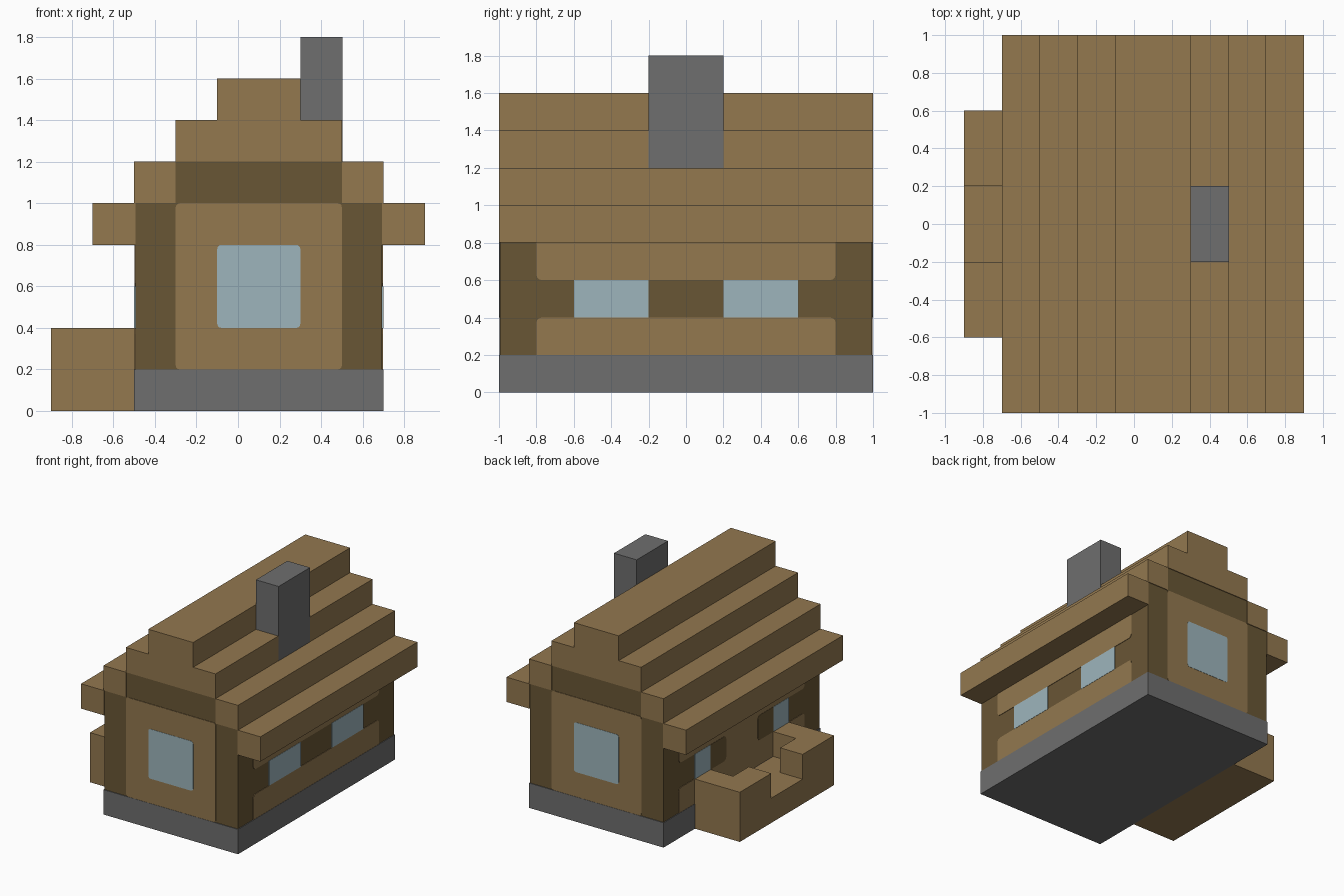
import bpy
import bmesh
from mathutils import Vector

cube = bpy.data.objects.get("Cube")
if cube:
    bpy.data.objects.remove(cube, do_unlink=True)


def material(name, rgb):
    linear = [((c / 255 + 0.055) / 1.055) ** 2.4 for c in rgb] + [1]
    mat = bpy.data.materials.new(name)
    mat.use_nodes = True
    mat.diffuse_color = linear
    node = next(n for n in mat.node_tree.nodes if n.type == "BSDF_PRINCIPLED")
    node.inputs["Base Color"].default_value = linear
    return mat


WOOD = material("light_wood", (147, 120, 79))
BEAM = material("dark_wood", (105, 86, 53))
STONE = material("grey_stone", (110, 110, 110))
GLASS = material("pale_glass", (157, 181, 188))


def box(name, mat, x, y, z, corners=None, radius=0.03):
    """Box from three (low, high) ranges; corners(midpoint) picks edges to round."""
    spans = [sorted(r) for r in (x, y, z)]
    bm = bmesh.new()
    bmesh.ops.create_cube(bm, size=1)
    for v in bm.verts:
        v.co = Vector([lo + (c + 0.5) * (hi - lo) for c, (lo, hi) in zip(v.co, spans)])
    if corners:
        sizes = [hi - lo for lo, hi in spans]
        thin = sizes.index(min(sizes))
        edges = []
        for e in bm.edges:
            a, b = (v.co for v in e.verts)
            if abs(a[thin] - b[thin]) > sizes[thin] / 2 and corners((a + b) / 2):
                edges.append(e)
        bmesh.ops.bevel(bm, geom=edges, offset=radius, segments=3,
                        profile=0.5, affect="EDGES")
    bmesh.ops.recalc_face_normals(bm, faces=bm.faces)
    mesh = bpy.data.meshes.new(name)
    bm.to_mesh(mesh)
    bm.free()
    mesh.materials.append(mat)
    obj = bpy.data.objects.new(name, mesh)
    bpy.context.collection.objects.link(obj)
    return obj


CX = 0.1       # house centre line
HALF = 0.6     # half width of the house
SKIN = 0.006   # wall recess filled by the plates
PLATE = 0.004

# Stone base and dark timber core
inner = HALF - SKIN
box("foundation", STONE, (CX - HALF, CX + HALF), (-1, 1), (0, 0.2))
box("timber_walls", BEAM, (CX - inner, CX + inner), (SKIN - 1, 1 - SKIN), (0.2, 1))
box("gable_beam", BEAM, (CX - 0.4, CX + 0.4), (SKIN - 1, 1 - SKIN), (1, 1.2))

# Stepped roof
for side, label in ((-1, "right"), (1, "left")):
    box(label + "_eave", WOOD, (CX + side * inner, CX + side * 0.8), (-1, 1), (0.8, 1))
    box(label + "_roof_step", WOOD, (CX + side * 0.4, CX + side * 0.6), (-1, 1), (1, 1.2))
box("upper_roof", WOOD, (CX - 0.4, CX + 0.4), (-1, 1), (1.2, 1.4))
box("roof_ridge", WOOD, (CX - 0.2, CX + 0.2), (-1, 1), (1.4, 1.6))
box("chimney", STONE, (0.3, 0.502), (-0.2, 0.2), (1.2, 1.8))

# Gable wall panels and windows
for side, label in ((-1, "front"), (1, "back")):
    face = side * (1 - SKIN)
    box(label + "_panel", WOOD, (CX - 0.4, CX + 0.4), (face, face + side * PLATE),
        (0.2, 1), lambda p: True, 0.02)
    box(label + "_window", GLASS, (CX - 0.2, CX + 0.2), (face, face + side * SKIN),
        (0.4, 0.8), lambda p: True, 0.02)

# Long wall panels and windows
for side, label, near, far in ((1, "left", 0.2, 0.6), (-1, "right", 0.4, 0.6)):
    face = CX + side * inner
    plate = (face, face + side * PLATE)
    raised = (face, face + side * SKIN)
    box(label + "_lower_panel", WOOD, plate, (-0.8, 0.8), (0.2, 0.4), lambda p: p.z > 0.3)
    box(label + "_upper_panel", WOOD, plate, (-0.8, 0.8), (0.6, 0.8), lambda p: p.z < 0.7)
    for end in (-1, 1):
        box(label + "_side_window", GLASS, raised, (end * near, end * far), (0.4, 0.6))

# Doorway panel with rounded dark timbers beside it
face = CX - inner
box("door_panel", WOOD, (face, face - PLATE), (-0.23, 0.23), (0.4, 0.6))
for end in (-1, 1):
    box("door_timber", BEAM, (face, face - SKIN), (end * 0.2, end * 0.4), (0.4, 0.6),
        lambda p: abs(p.y) < 0.3)

# Porch floor with L-shaped railings either side of the entrance
box("porch_floor", WOOD, (-0.9, -0.5), (-0.6, 0.6), (0, 0.2))
for end in (-1, 1):
    box("porch_front_rail", WOOD, (-0.9, -0.7), (end * 0.2, end * 0.6), (0.2, 0.4))
    box("porch_side_rail", WOOD, (-0.7, face), (end * 0.4, end * 0.6), (0.2, 0.4))
